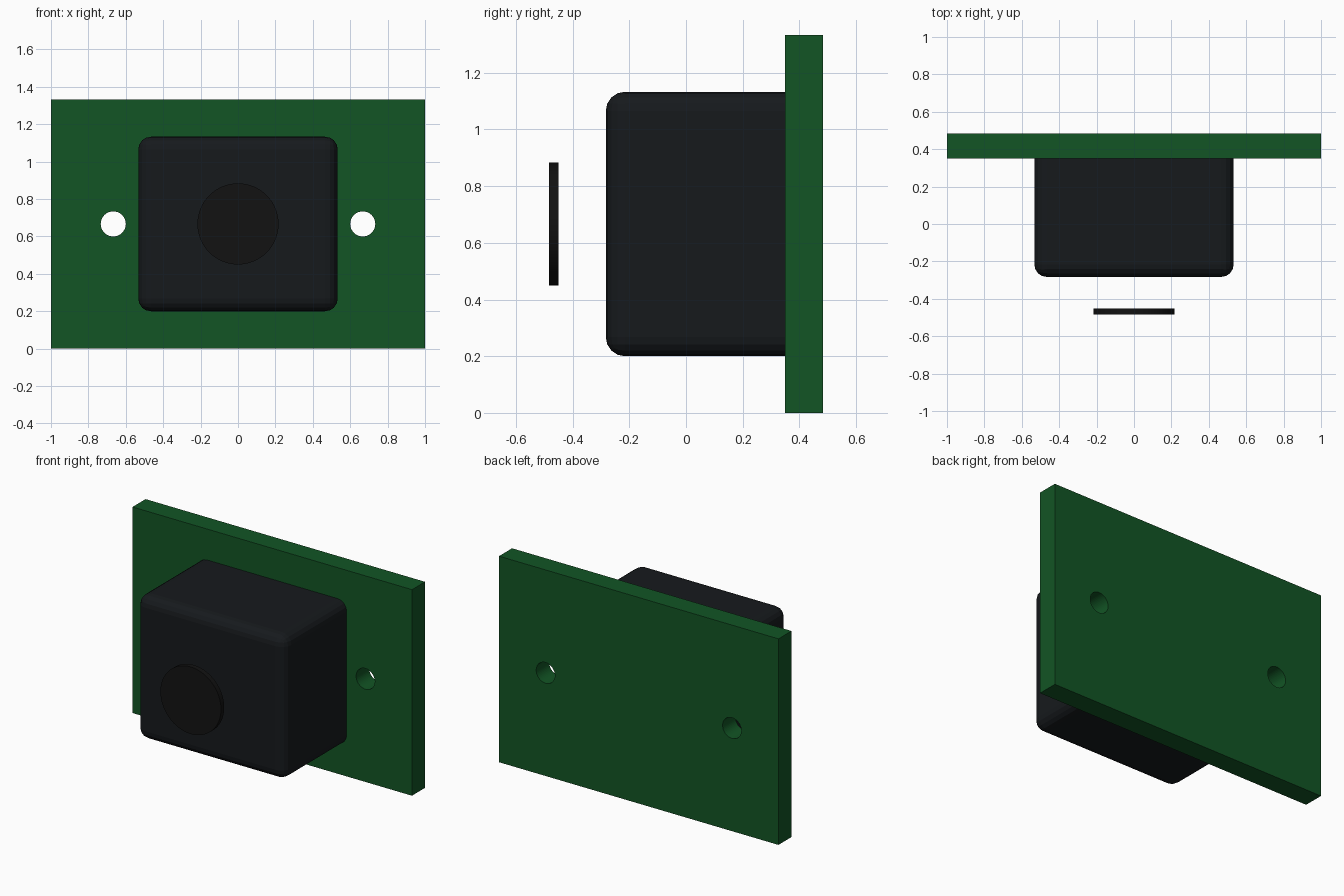
import bpy
import math

if "Cube" in bpy.data.objects:
    bpy.data.objects.remove(bpy.data.objects["Cube"])

MID_Z = 0.667


def material(name, color):
    mat = bpy.data.materials.new(name)
    mat.diffuse_color = (*color, 1)
    mat.use_nodes = True
    mat.node_tree.nodes["Principled BSDF"].inputs["Base Color"].default_value = mat.diffuse_color
    return mat


def box(name, x, y, z, mat):
    """Box from (min, max) ranges on each axis."""
    ranges = (x, y, z)
    bpy.ops.mesh.primitive_cube_add(size=1, location=[(a + b) / 2 for a, b in ranges])
    ob = bpy.context.object
    ob.name = name
    ob.scale = [b - a for a, b in ranges]
    bpy.ops.object.transform_apply(location=False, rotation=False, scale=True)
    ob.data.materials.append(mat)
    return ob


def disc(name, x, y, radius, depth, sides):
    """Cylinder whose axis runs front to back."""
    bpy.ops.mesh.primitive_cylinder_add(vertices=sides, radius=radius, depth=depth,
                                        location=(x, y, MID_Z),
                                        rotation=(math.pi / 2, 0, 0))
    ob = bpy.context.object
    ob.name = name
    return ob


green = material("board_green", (0.006, 0.09, 0.018))
black = material("housing_black", (0.008, 0.01, 0.012))
lens_black = material("lens_black", (0.006, 0.006, 0.006))

# Circuit board with two mounting holes
board = box("board", (-1, 1), (0.35, 0.483), (0, 1.333), green)
for side in (-1, 1):
    cutter = disc("hole_cutter", side * 0.667, 0.417, 0.067, 0.4, 48)
    cutter.hide_render = True
    cutter.hide_set(True)
    mod = board.modifiers.new("hole", 'BOOLEAN')
    mod.operation = 'DIFFERENCE'
    mod.solver = 'EXACT'
    mod.object = cutter

# Rounded housing, its back edge sunk into the board
housing = box("housing", (-0.533, 0.533), (-0.283, 0.45), (0.2, 1.133), black)
bevel = housing.modifiers.new("rounding", 'BEVEL')
bevel.width = 0.067
bevel.segments = 4
bpy.context.view_layer.objects.active = housing
bpy.ops.object.modifier_apply(modifier="rounding")

# Lens disc standing off in front of the housing
lens = disc("lens", 0, -0.467, 0.217, 0.033, 64)
lens.data.materials.append(lens_black)
bpy.ops.object.shade_smooth_by_angle(angle=math.radians(30))
